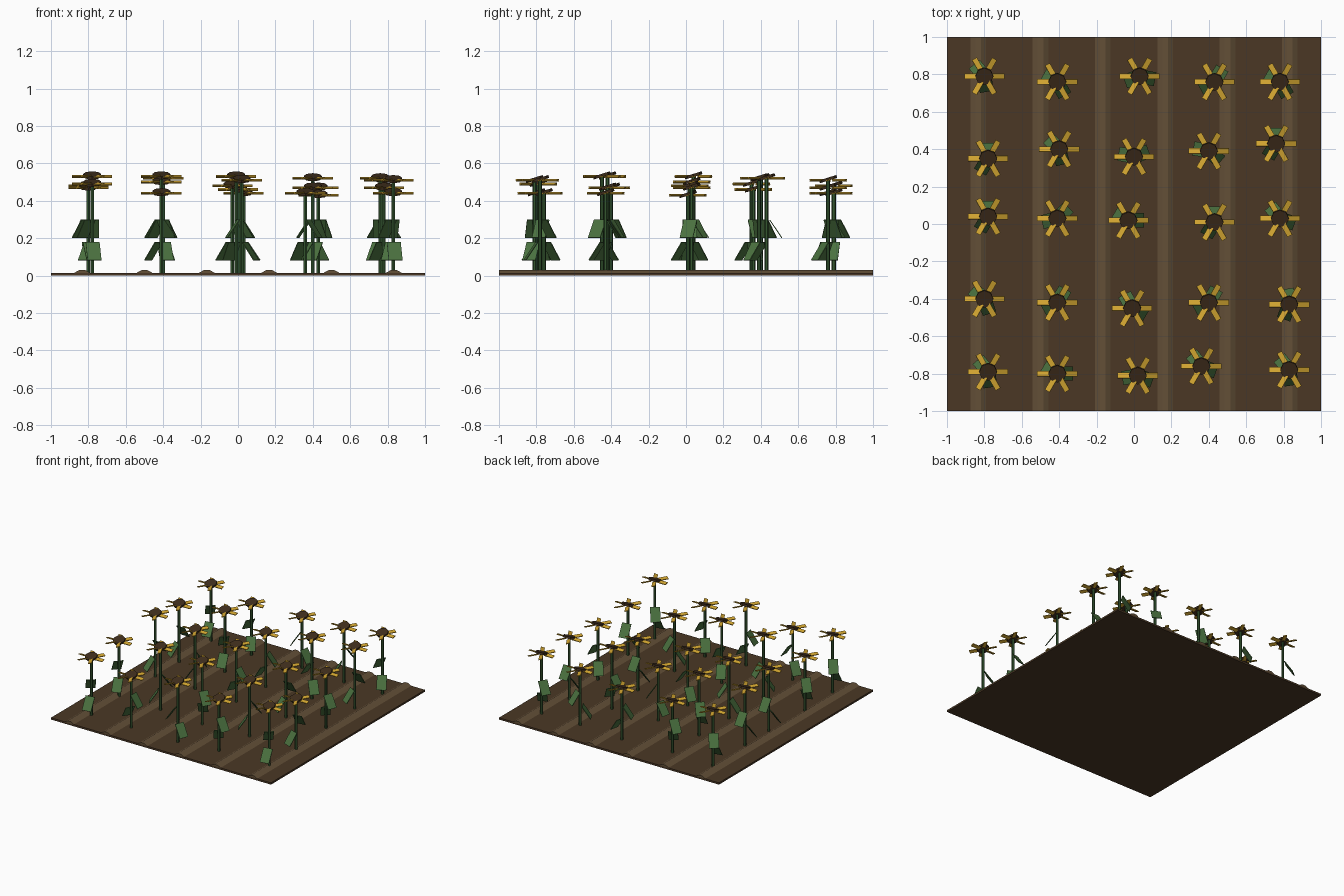
import bpy, bmesh
from math import radians, pi
from mathutils import Matrix

cube = bpy.data.objects.get("Cube")
if cube:
    bpy.data.objects.remove(cube)


def material(name, rgb):
    mat = bpy.data.materials.new(name)
    mat.use_nodes = True
    mat.diffuse_color = (*rgb, 1)
    mat.node_tree.nodes["Principled BSDF"].inputs["Base Color"].default_value = (*rgb, 1)
    return mat


soil = material("soil brown", (.069, .039, .018))
ridge_soil = material("ridge brown", (.125, .08, .039))
stem_green = material("stem green", (.035, .095, .03))
leaf_green = material("leaf green", (.069, .165, .05))
petal_gold = material("petal gold", (.65, .38, .03))
seed_brown = material("seed brown", (.05, .027, .012))


def mesh(name, mat, build):
    """Make a mesh by letting the build function fill a bmesh."""
    bm = bmesh.new()
    build(bm)
    bmesh.ops.recalc_face_normals(bm, faces=bm.faces)
    data = bpy.data.meshes.new(name)
    bm.to_mesh(data)
    bm.free()
    data.materials.append(mat)
    return data


def place(name, data, location=(0, 0, 0), scale=(1, 1, 1), turn=0):
    obj = bpy.data.objects.new(name, data)
    obj.location = location
    obj.scale = scale
    obj.rotation_euler.z = turn
    bpy.context.collection.objects.link(obj)
    return obj


def box(bm, size, matrix):
    bmesh.ops.create_cube(bm, size=1, matrix=matrix @ Matrix.Diagonal((*size, 1)))


def prism(bm, radius, depth, sides, matrix):
    bmesh.ops.create_cone(bm, cap_ends=True, segments=sides, radius1=radius,
                          radius2=radius, depth=depth, matrix=matrix)


def build_ground(bm):
    box(bm, (2, 2, .015), Matrix.Translation((0, 0, .0075)))


def build_ridge(bm):
    # Low trapezoid profile swept along the field
    profile = [(-.047, .012), (-.015, .03), (.015, .03), (.047, .012)]
    face = bm.faces.new([bm.verts.new((x, -1, z)) for x, z in profile])
    swept = bmesh.ops.extrude_face_region(bm, geom=[face], use_keep_orig=True)
    verts = [v for v in swept["geom"] if isinstance(v, bmesh.types.BMVert)]
    bmesh.ops.translate(bm, verts=verts, vec=(0, 2, 0))


def build_stem(bm):
    # Unit height, scaled to each plant
    prism(bm, .011, 1, 6, Matrix.Translation((0, 0, .5)))


def build_seed_disc(bm):
    prism(bm, .048, .016, 8, Matrix.Rotation(.3, 4, "X"))


def build_petals(bm):
    # Six flat blades, each rolled about its own length
    for i in range(6):
        turn = Matrix.Rotation(i * pi / 3, 4, "Z")
        roll = Matrix.Rotation(.3, 4, "X")
        box(bm, (.075, .03, .006), turn @ Matrix.Translation((.07, 0, 0)) @ roll)


def build_leaf(bm):
    # Drooping blade, outward along x
    droop = Matrix.Rotation(radians(56), 4, "Y")
    box(bm, (.115, .075, .005), Matrix.Translation((.05, 0, 0)) @ droop)


# Field
place("ground", mesh("ground", soil, build_ground))
ridge = mesh("ridge", ridge_soil, build_ridge)
for i in range(6):
    place("soil_ridge", ridge, ((i - 2.5) / 3, 0, 0))

# Flower parts shared by all plants
stem = mesh("stem", stem_green, build_stem)
leaf = mesh("leaf", leaf_green, build_leaf)
petals = mesh("petals", petal_gold, build_petals)
seeds = mesh("seed_disc", seed_brown, build_seed_disc)

# Plants by row: x, y, head height, upper leaf direction in degrees
plants = [
    (-.8, .79, .48, 130), (-.41, .76, .44, 150), (.03, .79, .44, 200),
    (.43, .76, .47, 60), (.78, .76, .51, 150),
    (-.78, .35, .49, 90), (-.4, .4, .52, 135), (0, .36, .46, 20),
    (.4, .39, .52, 170), (.76, .43, .52, 90),
    (-.78, .04, .53, 90), (-.41, .03, .5, 45), (-.03, .02, .48, 0),
    (.43, .01, .43, 90), (.78, .03, .47, 340),
    (-.8, -.4, .47, 140), (-.41, -.42, .53, 60), (-.01, -.45, .53, 330),
    (.4, -.42, .47, 60), (.83, -.43, .44, 100),
    (-.78, -.79, .49, 130), (-.41, -.8, .44, 0), (.02, -.81, .51, 190),
    (.36, -.76, .44, 340), (.83, -.78, .51, 130),
]
base = .015
for x, y, height, direction in plants:
    upper = radians(direction)
    place("stem", stem, (x, y, base), (1, 1, height - base))
    place("upper_leaf", leaf, (x, y, .25), turn=upper)
    place("lower_leaf", leaf, (x, y, .13), turn=upper + 2.6)
    place("petals", petals, (x, y, height))
    place("seed_disc", seeds, (x, y, height + .006))
